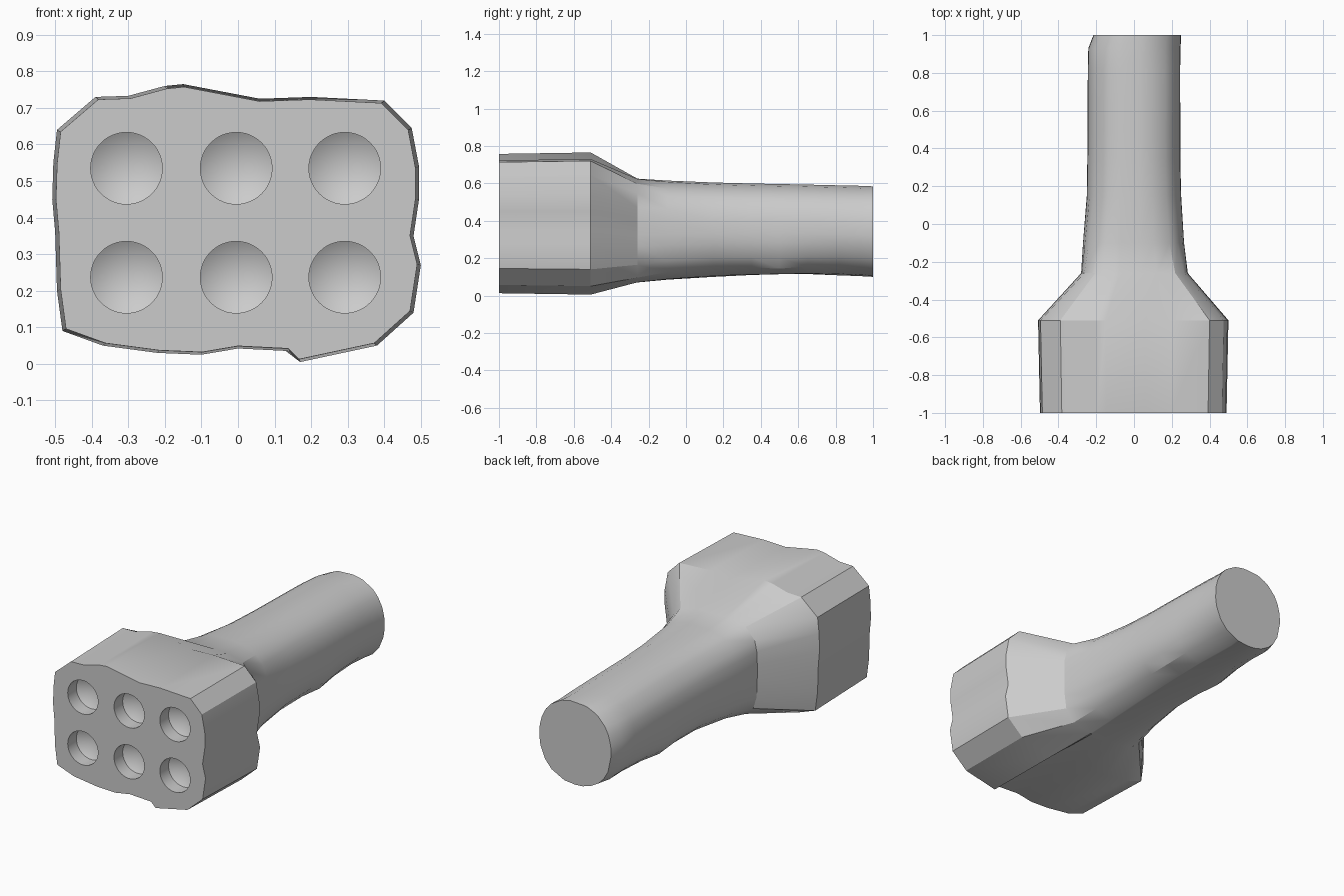
import bpy, bmesh, math
from mathutils import Matrix

cube = bpy.data.objects.get("Cube")
if cube:
    bpy.data.objects.remove(cube, do_unlink=True)

grey = bpy.data.materials.new("plain grey")
grey.use_nodes = True
grey.diffuse_color = (0.6, 0.6, 0.6, 1)
grey.node_tree.nodes["Principled BSDF"].inputs["Base Color"].default_value = (0.6, 0.6, 0.6, 1)

# Uneven outline of the head (x, z), clockwise from the upper right
OUTLINE = [(.4, .72), (.475, .645), (.495, .54), (.495, .45), (.48, .35), (.5, .27),
           (.48, .14), (.38, .05), (.17, .005), (.14, .035), (0, .042), (-.1, .025),
           (-.22, .03), (-.37, .05), (-.48, .09), (-.495, .2), (-.5, .36), (-.508, .45),
           (-.505, .55), (-.495, .64), (-.39, .73), (-.3, .733), (-.2, .76), (-.15, .765),
           (.06, .725), (.2, .73)]
MID = .38


def head_ring(y, scale):
    return [(x * scale, y, MID + (z - MID) * scale) for x, z in OUTLINE]


def handle_ring(y, left, right, low, high, power, knuckle=0):
    """Rounded section whose points follow the corners of the head outline."""
    ring = []
    for x, z in OUTLINE:
        a = math.atan2((z - MID) / .36, x / .5)
        c, s = math.cos(a), math.sin(a)
        r = (abs(c) ** power + abs(s) ** power) ** (-1 / power)
        if s < 0:  # swell or pinch the lower corners
            r *= 1 + knuckle * math.sin(2 * a) ** 2
        ring.append(((left + right) / 2 + c * r * (right - left) / 2, y,
                     (low + high) / 2 + s * r * (high - low) / 2))
    return ring


# Body: head, sloped shoulder and handle lofted through sections
rings = [head_ring(-1, .98), head_ring(-.51, 1),
         handle_ring(-.26, -.28, .285, .07, .625, 4),
         handle_ring(-.1, -.27, .265, .085, .615, 2.8),
         handle_ring(.15, -.25, .25, .1, .605, 2.4),
         handle_ring(.35, -.247, .245, .11, .6, 2.3, .04),
         handle_ring(.5, -.245, .245, .115, .597, 2.3, .1),
         handle_ring(.65, -.245, .245, .115, .594, 2.3, .03),
         handle_ring(.82, -.245, .245, .108, .59, 2.3, -.02),
         handle_ring(.93, -.242, .247, .104, .588, 2.2),
         handle_ring(1, -.215, .25, .1, .585, 2.2)]
bm = bmesh.new()
loops = [[bm.verts.new(p) for p in ring] for ring in rings]
for a, b in zip(loops, loops[1:]):
    for i in range(len(a)):
        j = (i + 1) % len(a)
        bm.faces.new((a[i], a[j], b[j], b[i]))
bm.faces.new(loops[0])
bm.faces.new(loops[-1])
bmesh.ops.recalc_face_normals(bm, faces=bm.faces)
mesh = bpy.data.meshes.new("body")
bm.to_mesh(mesh)
bm.free()
mesh.materials.append(grey)
body = bpy.data.objects.new("body", mesh)
bpy.context.collection.objects.link(body)

# Six round sockets with conical floors
bm = bmesh.new()
for x in (-.305, -.005, .292):
    for z in (.237, .535):
        profile = ((.098, -1.1), (.098, -.92))
        circles = [[bm.verts.new((x + r * math.cos(k * math.tau / 48), y,
                                  z + r * math.sin(k * math.tau / 48)))
                    for k in range(48)] for r, y in profile]
        tip = bm.verts.new((x, -.86, z))
        for k in range(48):
            n = (k + 1) % 48
            bm.faces.new((circles[0][k], circles[0][n], circles[1][n], circles[1][k]))
            bm.faces.new((circles[1][k], circles[1][n], tip))
        bm.faces.new(circles[0])
bmesh.ops.recalc_face_normals(bm, faces=bm.faces)
cut_mesh = bpy.data.meshes.new("socket_cutter")
bm.to_mesh(cut_mesh)
bm.free()
cut_mesh.materials.append(grey)
cutter = bpy.data.objects.new("socket_cutter", cut_mesh)
bpy.context.collection.objects.link(cutter)
cutter.hide_render = True

cut = body.modifiers.new("sockets", 'BOOLEAN')
cut.operation = 'DIFFERENCE'
cut.object = cutter
bpy.context.view_layer.objects.active = body
body.select_set(True)
bpy.ops.object.modifier_apply(modifier="sockets")
bpy.data.objects.remove(cutter, do_unlink=True)
bpy.ops.object.shade_smooth_by_angle(angle=math.radians(28))
